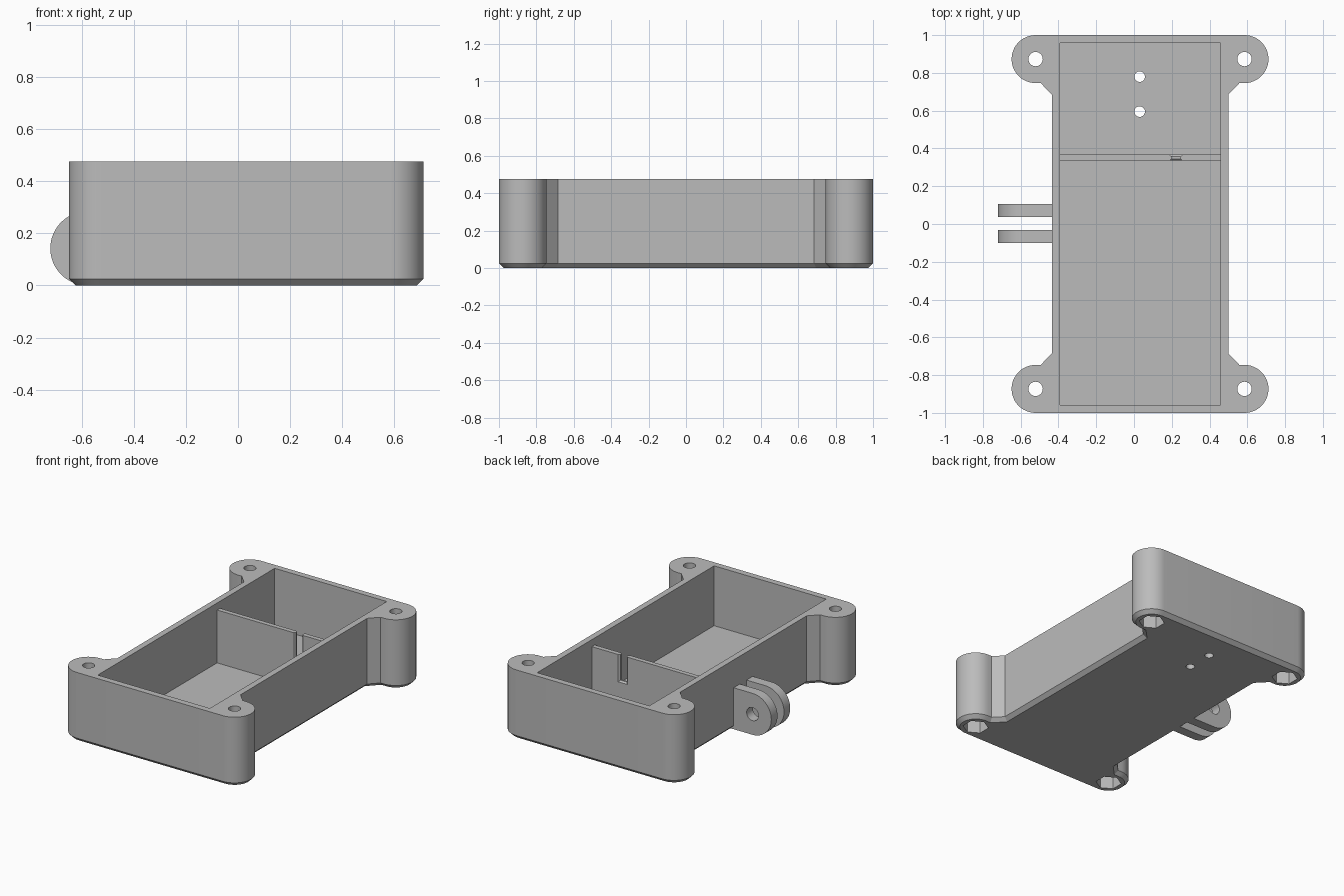
import bpy, bmesh, math
from mathutils import Vector

old = bpy.data.objects.get("Cube")
if old:
    bpy.data.objects.remove(old, do_unlink=True)

grey = bpy.data.materials.new("plain grey")
grey.use_nodes = True
COLOUR = (0.5, 0.5, 0.5, 1)
grey.diffuse_color = COLOUR
grey.node_tree.nodes["Principled BSDF"].inputs["Base Color"].default_value = COLOUR

HEIGHT, FLOOR, CHAMFER = 0.475, 0.065, 0.025
MID_X = 0.032                  # box centre, offset by the hinge lugs
EAR_X, EAR_Y, EAR_R = 0.553, 0.873, 0.127
WALL_X = 0.467


def loft(name, rings):
    """Solid skinned through rings of 3D points, capped at both ends."""
    bm = bmesh.new()
    loops = [[bm.verts.new(p) for p in ring] for ring in rings]
    n = len(loops[0])
    for a, b in zip(loops, loops[1:]):
        for i in range(n):
            j = (i + 1) % n
            bm.faces.new((a[i], a[j], b[j], b[i]))
    bm.faces.new(loops[0][::-1])
    bm.faces.new(loops[-1])
    bmesh.ops.recalc_face_normals(bm, faces=bm.faces)
    mesh = bpy.data.meshes.new(name)
    bm.to_mesh(mesh)
    bm.free()
    mesh.materials.append(grey)
    obj = bpy.data.objects.new(name, mesh)
    bpy.context.collection.objects.link(obj)
    return obj


def box(name, x0, x1, y0, y1, z0, z1):
    return loft(name, [[(x0, y0, z), (x1, y0, z), (x1, y1, z), (x0, y1, z)] for z in (z0, z1)])


def circle(r, n, turn=0.0):
    return [(r * math.cos(turn + math.tau * i / n), r * math.sin(turn + math.tau * i / n))
            for i in range(n)]


def upright(name, x, y, z0, z1, r, n, turn=0.0):
    return loft(name, [[(x + u, y + v, z) for u, v in circle(r, n, turn)] for z in (z0, z1)])


def cut(obj, cutters):
    """Subtract every cutter, then discard it."""
    for c in cutters:
        c.hide_render = True
        mod = obj.modifiers.new("cut", 'BOOLEAN')
        mod.operation, mod.solver, mod.object = 'DIFFERENCE', 'EXACT', c
        bpy.context.view_layer.objects.active = obj
        bpy.ops.object.modifier_apply(modifier=mod.name)
        bpy.data.objects.remove(c, do_unlink=True)


def smooth(obj):
    bpy.ops.object.select_all(action='DESELECT')
    obj.select_set(True)
    bpy.context.view_layer.objects.active = obj
    bpy.ops.object.shade_smooth_by_angle(angle=math.radians(25))


def outline(d, z):
    """Box outline with four round ears, shrunk by d."""
    k = d * (math.sqrt(2) - 1)
    quarter = [(WALL_X - d, 0.685 + k), (WALL_X + 0.059 - k, EAR_Y - EAR_R + d)]
    for i in range(25):
        a = -math.pi / 2 + math.pi * i / 24
        quarter.append((EAR_X + (EAR_R - d) * math.cos(a), EAR_Y + (EAR_R - d) * math.sin(a)))
    half = quarter + [(-x, y) for x, y in reversed(quarter)]
    full = half + [(-x, -y) for x, y in half]
    return [(x + MID_X, y, z) for x, y in full]


# Box shell with chamfered base
shell = loft("box_shell", [outline(CHAMFER, 0), outline(0, CHAMFER), outline(0, HEIGHT)])
cutters = [box("pocket", -0.393, 0.457, -0.957, 0.958, FLOOR, 1)]

# Screw holes with hexagonal nut recesses below
for sx in (-1, 1):
    for sy in (-1, 1):
        x, y = MID_X + sx * EAR_X, sy * EAR_Y
        cutters.append(upright("screw_hole", x, y, -0.1, 1, 0.038, 32))
        cutters.append(upright("nut_recess", x, y, -0.1, 0.12, 0.082, 6, math.pi / 6))

# Drain holes in the floor
for y in (0.595, 0.78):
    cutters.append(upright("floor_hole", 0.03, y, -0.1, 0.2, 0.028, 32))
cut(shell, cutters)
smooth(shell)

# Divider with a flared cable slot
divider = box("divider", -0.405, 0.469, 0.335, 0.367, FLOOR - 0.01, 0.427)


def slot_ring(y, half, bottom):
    return [(0.223 - half, y, bottom), (0.223 + half, y, bottom),
            (0.223 + half, y, 0.6), (0.223 - half, y, 0.6)]


cut(divider, [loft("cable_slot", [slot_ring(0.33, 0.04, 0.235), slot_ring(0.345, 0.024, 0.25),
                                  slot_ring(0.357, 0.024, 0.25), slot_ring(0.372, 0.04, 0.235)])])

# Pair of hinge lugs on the right wall
LUG_R = 0.142
LUG_X = -0.72 + LUG_R
for name, y0, y1 in (("front_lug", -0.1, -0.033), ("back_lug", 0.038, 0.105)):
    profile = [(-0.41, 0), (-0.41, 2 * LUG_R)]
    for i in range(33):
        a = math.pi / 2 + math.pi * i / 32
        profile.append((LUG_X + LUG_R * math.cos(a), LUG_R + LUG_R * math.sin(a)))
    lug = loft(name, [[(x, y, z) for x, z in profile] for y in (y0, y1)])
    pin = [[(LUG_X + u, y, LUG_R + v) for u, v in circle(0.045, 32)] for y in (y0 - 0.02, y1 + 0.02)]
    cut(lug, [loft("pin_hole", pin)])
    smooth(lug)
